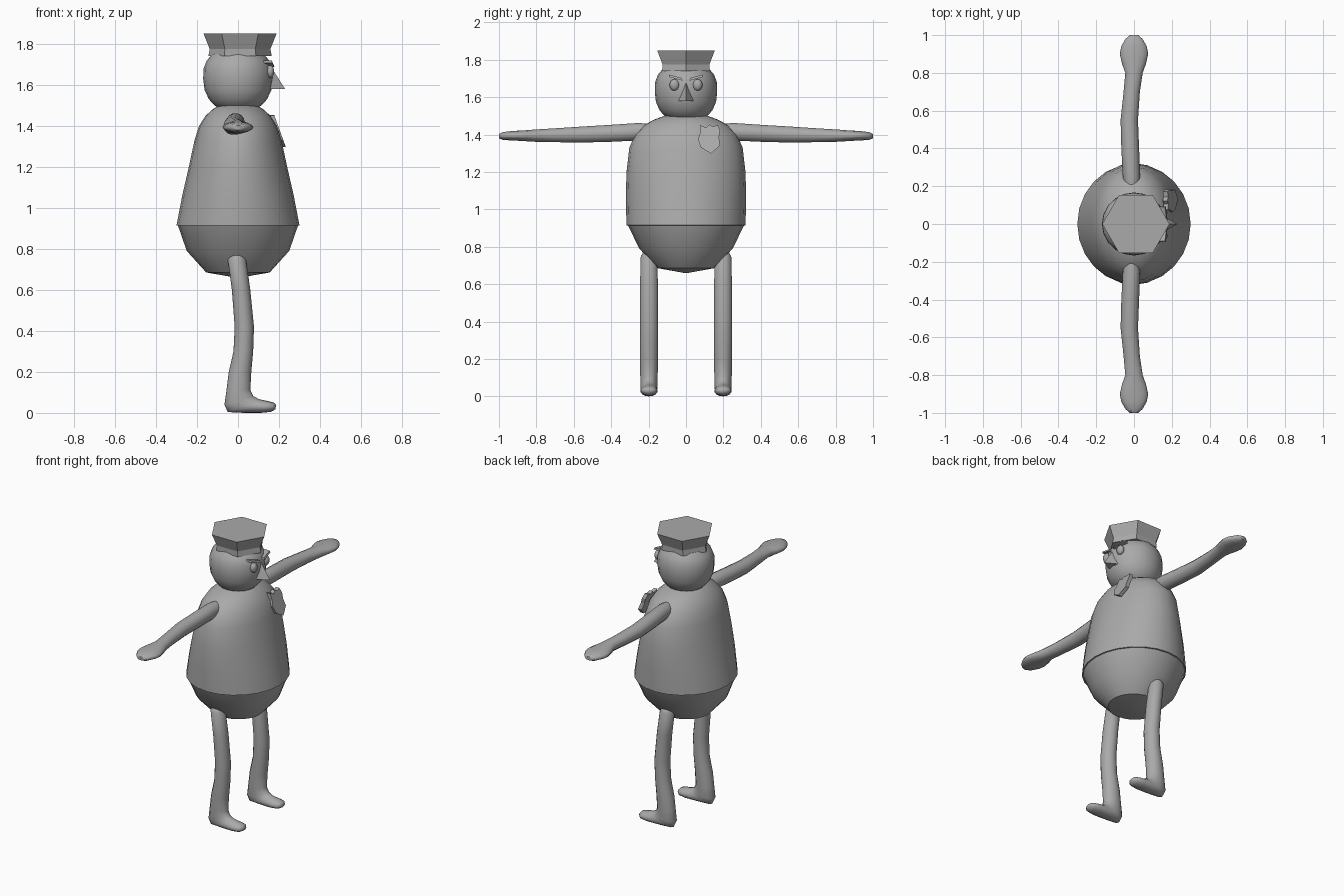
import bpy, bmesh, math
from mathutils import Vector

if "Cube" in bpy.data.objects:
    bpy.data.objects.remove(bpy.data.objects["Cube"])

grey = bpy.data.materials.new("plain grey")
grey.diffuse_color = (0.4, 0.4, 0.4, 1)
grey.use_nodes = True
grey.node_tree.nodes["Principled BSDF"].inputs["Base Color"].default_value = grey.diffuse_color


def finish(name, bm, smooth=True, angle=35):
    bmesh.ops.recalc_face_normals(bm, faces=bm.faces)
    me = bpy.data.meshes.new(name)
    bm.to_mesh(me)
    bm.free()
    ob = bpy.data.objects.new(name, me)
    bpy.context.collection.objects.link(ob)
    me.materials.append(grey)
    if smooth:
        bpy.ops.object.select_all(action='DESELECT')
        ob.select_set(True)
        bpy.context.view_layer.objects.active = ob
        bpy.ops.object.shade_smooth_by_angle(angle=math.radians(angle))
    return ob


def loft(name, rings, n, smooth=True, angle=35):
    """Skin elliptical rings given as (centre, half axis, half axis)."""
    bm = bmesh.new()
    loops = []
    for c, u, v in rings:
        c, u, v = Vector(c), Vector(u), Vector(v)
        loops.append([bm.verts.new(c + u * math.cos(2 * math.pi * i / n)
                                   + v * math.sin(2 * math.pi * i / n)) for i in range(n)])
    for a, b in zip(loops, loops[1:]):
        for i in range(n):
            j = (i + 1) % n
            bm.faces.new((a[i], a[j], b[j], b[i]))
    bm.faces.new(loops[0])
    bm.faces.new(loops[-1])
    return finish(name, bm, smooth, angle)


def lathe(name, profile, n, cx=0, smooth=True, angle=35):
    """Profile rows are (z, x radius, y radius)."""
    return loft(name, [((cx, 0, z), (rx, 0, 0), (0, ry, 0)) for z, rx, ry in profile],
                n, smooth, angle)


def prism(name, front, depth):
    """Extrude a flat outline backwards along x."""
    bm = bmesh.new()
    f = bm.faces.new([bm.verts.new(p) for p in front])
    ext = bmesh.ops.extrude_face_region(bm, geom=[f])
    verts = [g for g in ext["geom"] if isinstance(g, bmesh.types.BMVert)]
    bmesh.ops.translate(bm, verts=verts, vec=(-depth, 0, 0))
    return finish(name, bm, False)


# Torso: shirt hanging over the trousers
lathe("shirt", [(0.91, 0.27, 0.29), (0.915, 0.30, 0.318), (1.06, 0.272, 0.322),
                (1.2, 0.24, 0.318), (1.33, 0.212, 0.303), (1.4, 0.19, 0.272),
                (1.45, 0.158, 0.225), (1.48, 0.125, 0.17), (1.505, 0.085, 0.10)], 24)
lathe("trousers", [(0.66, 0.01, 0.01), (0.685, 0.155, 0.15), (0.79, 0.25, 0.25),
                   (0.92, 0.295, 0.313)], 24, angle=25)

# Head and six-sided cap
lathe("head", [(1.485, 0.09, 0.09), (1.50, 0.115, 0.115), (1.53, 0.142, 0.142),
               (1.575, 0.163, 0.161), (1.63, 0.170, 0.167), (1.68, 0.168, 0.165),
               (1.72, 0.152, 0.15), (1.75, 0.125, 0.125)], 20)
lathe("cap", [(1.74, 0.155, 0.145), (1.775, 0.148, 0.145), (1.85, 0.178, 0.178)], 6,
      cx=0.01, smooth=False)

# Wedge nose
bm = bmesh.new()
top, left, right, tip, back = [bm.verts.new(p) for p in (
    (0.16, 0, 1.69), (0.14, -0.05, 1.58), (0.14, 0.05, 1.58), (0.23, 0, 1.58), (0.1, 0, 1.6))]
for f in ((top, left, tip), (top, tip, right), (left, right, tip),
          (top, back, left), (top, right, back), (left, back, right)):
    bm.faces.new(f)
finish("nose", bm, False)

# Badge on the chest, leaning with the shirt
outline = [(.075, 1.45), (.107, 1.437), (.123, 1.453), (.144, 1.443), (.171, 1.45),
           (.182, 1.42), (.176, 1.385), (.182, 1.342), (.134, 1.298), (.08, 1.33),
           (.064, 1.374), (.075, 1.406)]
prism("badge", [(0.178 + (1.45 - z) * 0.36, y, z) for y, z in outline], 0.025)

# Arm rows: y, centre x, half width, top z, bottom z
arm = [(0.18, -0.01, 0.035, 1.455, 1.375), (0.25, -0.013, 0.046, 1.463, 1.367),
       (0.4, -0.02, 0.047, 1.453, 1.36), (0.55, -0.025, 0.046, 1.444, 1.356),
       (0.7, -0.012, 0.043, 1.434, 1.358), (0.8, 0, 0.046, 1.428, 1.36),
       (0.85, 0, 0.064, 1.424, 1.363), (0.9, 0, 0.075, 1.421, 1.366),
       (0.94, 0, 0.068, 1.418, 1.368), (0.98, 0, 0.045, 1.413, 1.371),
       (1.0, 0, 0.022, 1.403, 1.38)]
# Leg rows: rear x, rear z, front x, front z, half width
leg = [(-.03, .778, .02, .782, .025), (-.05, .75, .04, .745, .045), (-.03, .6, .06, .6, .049),
       (-.016, .42, .078, .42, .049), (-.022, .3, .074, .3, .049), (-.045, .2, .065, .2, .049),
       (-.055, .12, .06, .11, .048), (-.066, .04, .075, .082, .046), (-.05, .004, .10, .068, .045),
       (.03, 0, .12, .063, .045), (.11, 0, .15, .057, .046), (.16, .005, .175, .05, .04),
       (.182, .017, .186, .038, .02)]

for side, s in (("left", 1), ("right", -1)):
    loft(side + "_arm", [((x, s * y, (a + b) / 2), (w, 0, 0), (0, 0, (a - b) / 2))
                         for y, x, w, a, b in arm], 14, angle=60)
    loft(side + "_leg", [(((a + c) / 2, s * 0.198, (b + d) / 2),
                          ((c - a) / 2, 0, (d - b) / 2), (0, w, 0))
                         for a, b, c, d, w in leg], 14, angle=60)
    # Eye
    bm = bmesh.new()
    bmesh.ops.create_uvsphere(bm, u_segments=14, v_segments=8, radius=1)
    bmesh.ops.scale(bm, verts=bm.verts, vec=(0.02, 0.026, 0.031))
    bmesh.ops.translate(bm, verts=bm.verts, vec=(0.157, s * 0.062, 1.665))
    finish(side + "_eye", bm)
    # Frowning brow
    prism(side + "_brow", [(0.178, s * 0.018, 1.688), (0.168, s * 0.092, 1.708),
                           (0.164, s * 0.09, 1.72), (0.172, s * 0.022, 1.702)], 0.04)
